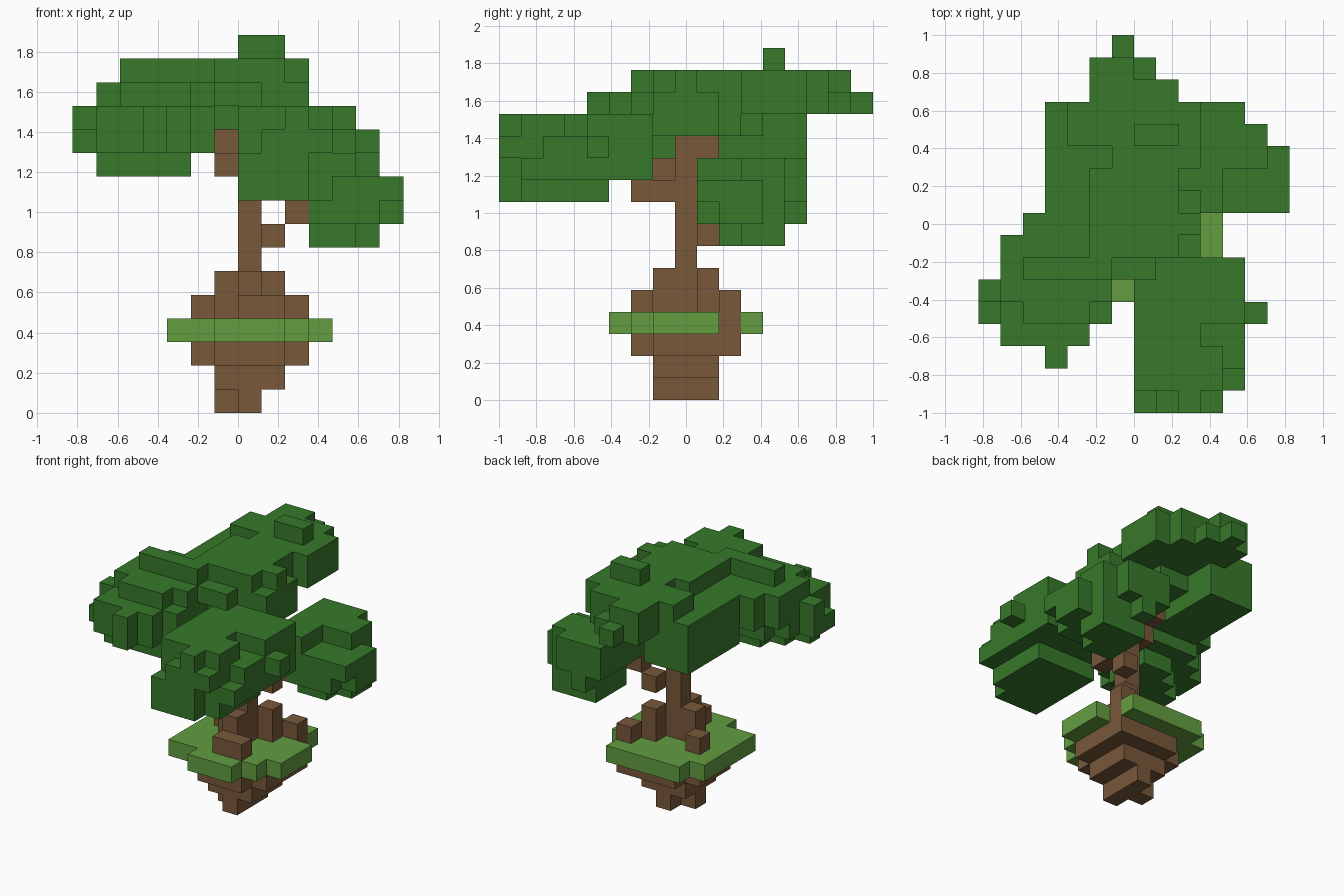
import bpy, bmesh
from mathutils import Vector

cube = bpy.data.objects.get("Cube")
if cube:
    bpy.data.objects.remove(cube, do_unlink=True)

UNIT = 2 / 17
ORIGIN = Vector((7, 8.5, 0))


def material(name, color):
    mat = bpy.data.materials.new(name)
    mat.use_nodes = True
    mat.diffuse_color = (*color, 1)
    bsdf = mat.node_tree.nodes["Principled BSDF"]
    bsdf.inputs["Base Color"].default_value = (*color, 1)
    bsdf.inputs["Roughness"].default_value = 1
    return mat


bark = material("brown bark and soil", (.19, .098, .042))
grass = material("light green grass", (.125, .34, .053))
leaf = material("dark green leaves", (.038, .19, .023))

filled = {}   # block position -> part name
parts = {}    # part name -> material


def blocks(name, mat, *boxes):
    """Claim free blocks; each box is inclusive x, y and z ranges."""
    parts[name] = mat
    for x0, x1, y0, y1, z0, z1 in boxes:
        for x in range(x0, x1 + 1):
            for y in range(y0, y1 + 1):
                for z in range(z0, z1 + 1):
                    filled.setdefault((x, y, z), name)


# Floating soil, stepped to a point
blocks("soil", bark,
       (7, 7, 7, 9, 0, 0), (6, 6, 8, 8, 0, 0),
       (6, 8, 7, 9, 1, 1),
       (6, 8, 6, 10, 2, 2), (5, 9, 7, 9, 2, 2), (9, 9, 10, 10, 2, 2))

# Roots above the grass
blocks("roots", bark,
       (9, 9, 10, 10, 3, 4), (7, 8, 6, 6, 4, 4), (5, 5, 9, 9, 4, 4),
       (6, 6, 8, 8, 4, 5), (7, 7, 7, 7, 4, 5), (8, 8, 9, 9, 4, 5))

# Grass plate with a ragged rim
blocks("grass", grass,
       (6, 8, 5, 5, 3, 3), (4, 9, 6, 6, 3, 3), (4, 10, 7, 9, 3, 3),
       (4, 8, 10, 10, 3, 3), (5, 9, 11, 11, 3, 3))

# Trunk and branches
blocks("trunk", bark, (7, 7, 8, 8, 4, 11))
blocks("front_branch", bark, (7, 7, 6, 7, 9, 9), (6, 6, 7, 7, 10, 10))
blocks("left_branch", bark, (8, 8, 9, 9, 7, 7), (9, 9, 9, 9, 8, 8))
blocks("top_branch", bark, (6, 6, 8, 8, 10, 11), (6, 7, 9, 9, 11, 11))

# Low foliage at the left back
blocks("left_foliage", leaf,
       (10, 11, 10, 12, 7, 7), (12, 12, 11, 12, 7, 7),
       (10, 12, 9, 12, 8, 9), (13, 13, 9, 11, 9, 9), (13, 13, 10, 11, 8, 8),
       (10, 10, 13, 13, 8, 8), (10, 11, 13, 13, 9, 9),
       (9, 10, 9, 10, 9, 10), (9, 11, 11, 13, 9, 10), (12, 12, 11, 12, 10, 10))

# Middle foliage at the front
blocks("front_foliage", leaf,
       (7, 9, 0, 0, 9, 10), (8, 10, 0, 0, 11, 11), (9, 9, 0, 0, 12, 12),
       (7, 10, 1, 4, 9, 10), (11, 11, 2, 6, 10, 11), (11, 11, 1, 1, 10, 10),
       (7, 10, 5, 6, 10, 11), (7, 10, 1, 4, 11, 11),
       (7, 10, 1, 2, 12, 12), (7, 9, 3, 3, 12, 12), (7, 11, 4, 6, 12, 12),
       (12, 12, 4, 4, 11, 11))

# Foliage at the right
blocks("right_foliage", leaf,
       (1, 4, 4, 4, 10, 10), (2, 4, 5, 5, 10, 10), (3, 4, 6, 6, 10, 10),
       (3, 3, 2, 2, 11, 12), (1, 4, 3, 3, 11, 12), (1, 5, 4, 6, 11, 12),
       (0, 0, 4, 5, 11, 11), (0, 0, 5, 5, 12, 12),
       (2, 5, 7, 7, 11, 11), (1, 4, 7, 7, 12, 12),
       (2, 4, 4, 4, 13, 13), (1, 5, 5, 5, 13, 13), (1, 4, 6, 6, 13, 13),
       (2, 5, 6, 6, 14, 14))

# High canopy with a small block on top
blocks("canopy", leaf,
       (3, 5, 9, 13, 11, 12), (3, 9, 7, 9, 12, 12), (3, 8, 10, 10, 12, 12),
       (3, 7, 11, 11, 12, 12), (2, 2, 8, 8, 12, 12),
       (1, 9, 7, 7, 13, 13), (2, 9, 8, 8, 13, 13), (5, 7, 6, 6, 13, 13),
       (3, 9, 9, 9, 13, 13), (3, 8, 10, 10, 13, 13), (3, 9, 11, 13, 13, 13),
       (5, 8, 14, 14, 13, 14), (5, 7, 15, 15, 13, 13), (6, 6, 16, 16, 13, 13),
       (5, 8, 7, 7, 14, 14), (5, 9, 8, 8, 14, 14), (5, 8, 9, 10, 14, 14),
       (6, 9, 11, 11, 14, 14), (4, 9, 12, 13, 14, 14), (5, 6, 15, 15, 14, 14),
       (7, 8, 12, 12, 15, 15))


def build(name, mat):
    """Skin one part with the block sides that are open to the air."""
    bm = bmesh.new()
    for cell in [c for c, owner in filled.items() if owner == name]:
        for axis in range(3):
            for side in (0, 1):
                step = [0, 0, 0]
                step[axis] = 2 * side - 1
                if tuple(a + b for a, b in zip(cell, step)) in filled:
                    continue
                u, v = (axis + 1) % 3, (axis + 2) % 3
                ring = []
                for a, b in ((0, 0), (1, 0), (1, 1), (0, 1)):
                    p = Vector(cell)
                    p[axis] += side
                    p[u] += a
                    p[v] += b
                    ring.append(bm.verts.new((p - ORIGIN) * UNIT))
                bm.faces.new(ring if side else ring[::-1])
    bmesh.ops.remove_doubles(bm, verts=bm.verts[:], dist=UNIT / 100)
    mesh = bpy.data.meshes.new(name)
    bm.to_mesh(mesh)
    bm.free()
    mesh.materials.append(mat)
    bpy.context.scene.collection.objects.link(bpy.data.objects.new(name, mesh))


for part, mat in parts.items():
    build(part, mat)
